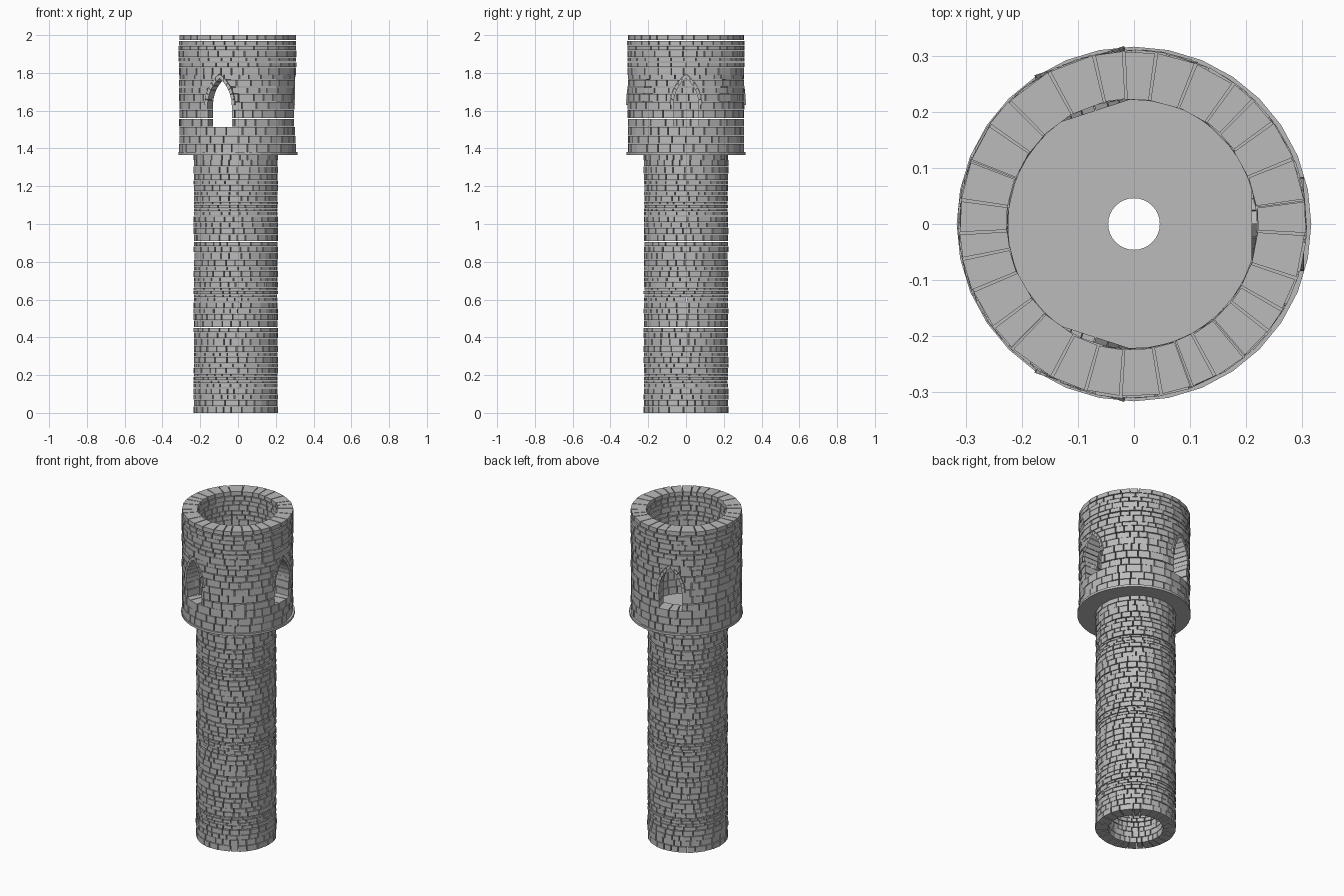
import bpy, bmesh, math, random
from mathutils import Vector

if "Cube" in bpy.data.objects:
    bpy.data.objects.remove(bpy.data.objects["Cube"])

random.seed(7)
stone = bpy.data.materials.new("grey stone")
stone.diffuse_color = (0.5, 0.5, 0.5, 1)
stone.use_nodes = True
stone.node_tree.nodes["Principled BSDF"].inputs["Base Color"].default_value = stone.diffuse_color


def finish(bm, name):
    bmesh.ops.recalc_face_normals(bm, faces=bm.faces)
    me = bpy.data.meshes.new(name)
    bm.to_mesh(me)
    bm.free()
    me.materials.append(stone)
    ob = bpy.data.objects.new(name, me)
    bpy.context.collection.objects.link(ob)
    return ob


def prism(bm, a, b):
    """Solid between two matching outlines."""
    va = [bm.verts.new(p) for p in a]
    vb = [bm.verts.new(p) for p in b]
    bm.faces.new(va)
    bm.faces.new(vb[::-1])
    n = len(va)
    for i in range(n):
        j = (i + 1) % n
        bm.faces.new((va[i], vb[i], vb[j], va[j]))


def course(bm, cx, r0, r1, z0, z1, count):
    """One ring of loose stones with irregular lengths and open joints."""
    widths = [random.uniform(0.65, 1.35) for _ in range(count)]
    k = math.tau / sum(widths)
    ang = random.uniform(0, math.tau)
    ring = random.uniform(-0.002, 0.001)
    for w in widths:
        g = 0.0025 / r1
        a0, a1 = ang + g, ang + w * k - g
        ang += w * k
        ro = r1 + ring + random.uniform(-0.002, 0.002)
        ri = r0 + random.uniform(-0.001, 0.002)

        def loop(z):
            return [(cx + r * math.cos(a), r * math.sin(a), z)
                    for r, a in ((ri, a0), (ro, a0), (ro, a1), (ri, a1))]
        prism(bm, loop(z0), loop(z1))


def stack(bm, cx, r0, r1, levels, count):
    for i, (a, b) in enumerate(zip(levels, levels[1:])):
        gap = 0.005 if i % 4 == 3 else 0.0025
        last = i == len(levels) - 2
        course(bm, cx, r0, r1, a, b if last else b - gap, count)


# shaft: the same uneven run of courses repeated three times
heights = [.036, .036, .028, .034, .024, .016, .02, .016, .03, .024, .034, .026, .034, .04, .032, .026]
section = 1.366 / 3
unit = section / sum(heights)
levels = [0]
for h in heights * 3:
    levels.append(levels[-1] + h * unit)
bm = bmesh.new()
stack(bm, -0.012, 0.153, 0.223, levels, 26)
finish(bm, "shaft_stones")

# floor plate with a round hole, forming the ledge under the head
bm = bmesh.new()
N = 32
rings = [[bm.verts.new((r * math.cos(i * math.tau / N), r * math.sin(i * math.tau / N), z))
          for i in range(N)]
         for r, z in ((0.046, 1.366), (0.316, 1.366), (0.316, 1.38), (0.046, 1.38))]
for k in range(4):
    p, q = rings[k], rings[(k + 1) % 4]
    for i in range(N):
        j = (i + 1) % N
        bm.faces.new((p[i], p[j], q[j], q[i]))
finish(bm, "floor_plate")

# head wall
levels = [1.38, 1.425, 1.468, 1.517, 1.56, 1.605, 1.648, 1.69, 1.728, 1.765,
          1.79, 1.83, 1.86, 1.885, 1.92, 1.945, 1.975, 2.0]
bm = bmesh.new()
stack(bm, -0.003, 0.223, 0.309, levels, 30)
head = finish(bm, "head_stones")

# pointed window openings
SPRING = 1.63
WINDOWS = [math.radians(a) for a in (0, 108, 252)]


def arch_point(w, h, t):
    """Point on a pointed arch: t from -1 (left springing) to 1 (right)."""
    R = (h * h + w * w) / (2 * w)
    a = math.asin(h / R) * (1 - abs(t))
    return math.copysign(R * math.cos(a) - R + w, t), SPRING + R * math.sin(a)


def place(angle, u, z, depth):
    n = Vector((math.cos(angle), math.sin(angle), 0))
    side = Vector((-n.y, n.x, 0))
    return n * depth + side * u + Vector((-0.003, 0, z))


bm = bmesh.new()
outline = [(0.067, 1.5145), (0.067, SPRING)]
outline += [arch_point(0.085, 0.165, 1 - i / 8) for i in range(16)]
outline += [arch_point(0.085, 0.165, -1), (-0.067, SPRING), (-0.067, 1.5145)]
for ang in WINDOWS:
    prism(bm, [place(ang, u, z, 0.17) for u, z in outline],
          [place(ang, u, z, 0.36) for u, z in outline])
cutter = finish(bm, "window_cutter")
cutter.hide_render = True
cutter.hide_viewport = True
cut = head.modifiers.new("windows", 'BOOLEAN')
cut.operation = 'DIFFERENCE'
cut.solver = 'EXACT'
cut.object = cutter

# arch stones around each window head
bm = bmesh.new()
STONES = 12
for ang in WINDOWS:
    for i in range(STONES):
        t0 = -1 + 2 * i / STONES
        t1 = t0 + 2 / STONES
        s = 1e-6 if i >= STONES // 2 else -1e-6
        t0, t1 = t0 + 0.006, t1 - 0.006
        quad = [arch_point(0.067, 0.142, t0), arch_point(0.067, 0.142, t1),
                arch_point(0.084, 0.163, t1), arch_point(0.084, 0.163, t0)]
        prism(bm, [place(ang, u, z, 0.212) for u, z in quad],
              [place(ang, u, z, 0.306) for u, z in quad])
finish(bm, "window_arch_stones")
